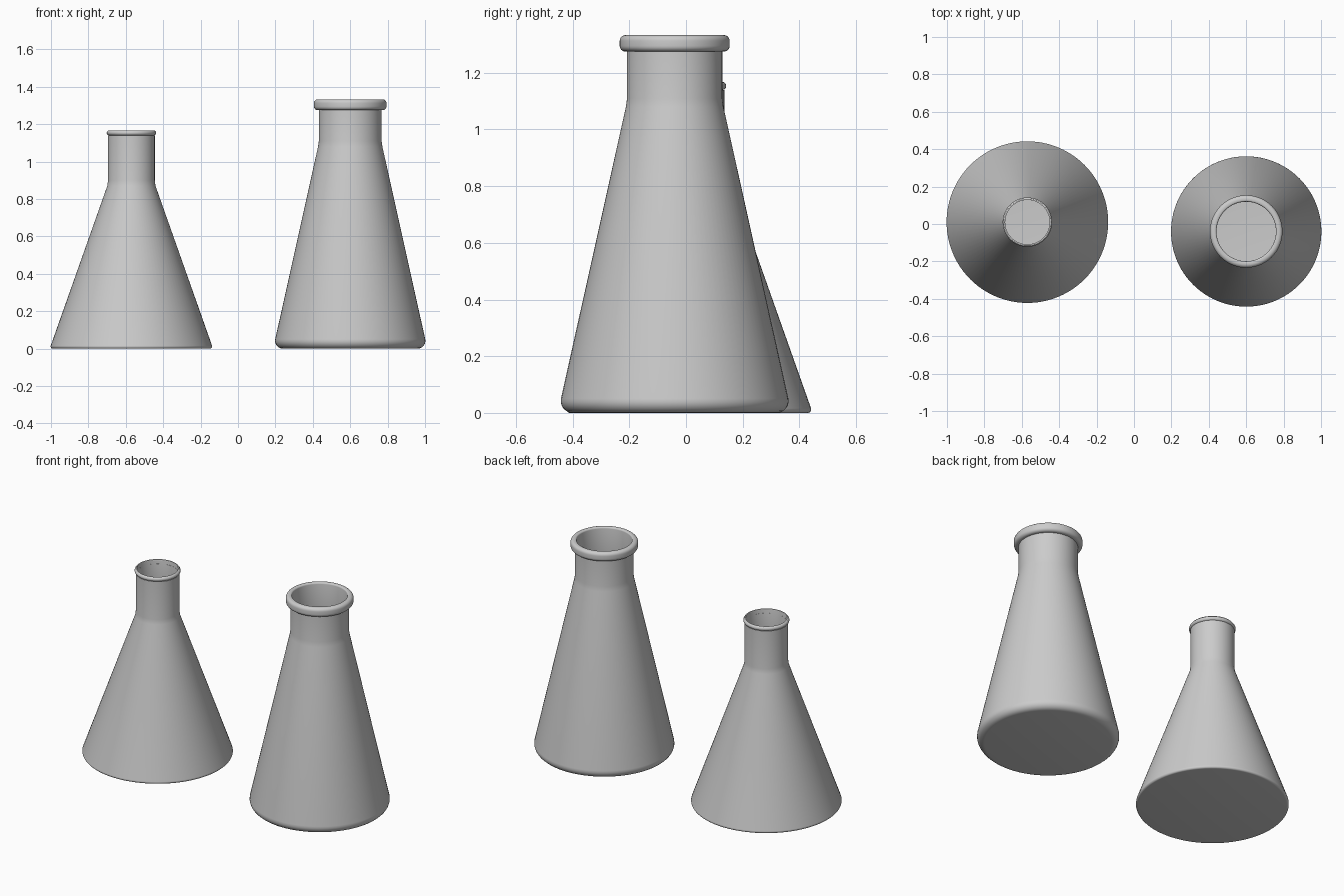
import bpy, bmesh, math

if "Cube" in bpy.data.objects:
    bpy.data.objects.remove(bpy.data.objects["Cube"])

SEGMENTS = 96


def arc(cr, cz, rad, a0, a1, n=6):
    """Points of a circular arc in the (radius, height) plane."""
    return [(cr + rad * math.cos(math.radians(a0 + (a1 - a0) * i / n)),
             cz + rad * math.sin(math.radians(a0 + (a1 - a0) * i / n))) for i in range(n + 1)]


def lathe(name, profile, x, y):
    """Spin a profile that starts and ends on the axis."""
    bm = bmesh.new()
    verts = [bm.verts.new((r, 0, z)) for r, z in profile]
    edges = [bm.edges.new(p) for p in zip(verts, verts[1:])]
    bmesh.ops.spin(bm, geom=verts + edges, cent=(0, 0, 0), axis=(0, 0, 1),
                   angle=math.tau, steps=SEGMENTS, use_duplicate=False)
    bmesh.ops.remove_doubles(bm, verts=bm.verts, dist=1e-5)
    bmesh.ops.recalc_face_normals(bm, faces=bm.faces)
    mesh = bpy.data.meshes.new(name)
    bm.to_mesh(mesh)
    bm.free()
    obj = bpy.data.objects.new(name, mesh)
    bpy.context.collection.objects.link(obj)
    obj.location = (x, y, 0)
    bpy.ops.object.select_all(action='DESELECT')
    obj.select_set(True)
    bpy.context.view_layer.objects.active = obj
    bpy.ops.object.shade_smooth_by_angle(angle=math.radians(35))


def flask(name, x, y, base_r, round_r, neck_r, neck_z, rim_r, rim_z, height, wall):
    slope = math.degrees(math.atan2(base_r - neck_r, neck_z))
    c = round_r
    bead = min((height - rim_z) / 2, 0.02)
    bore = neck_r - wall
    profile = [(0, 0)]
    profile += arc(base_r - c, c, c, -90, slope)                  # rounded foot
    profile += [(neck_r + 0.004, neck_z - 0.015), (neck_r, neck_z + 0.015)]  # shoulder
    profile += [(neck_r, rim_z)]                                  # neck
    profile += arc(rim_r - bead, rim_z + bead, bead, -90, 0)      # rim bead
    profile += arc(rim_r - bead, height - bead, bead, 0, 90)
    profile += arc(bore + wall, height - wall, wall, 90, 180, 4)
    profile += [(bore, neck_z + 0.01)]                            # inner wall
    profile += arc(base_r - c - wall, c + wall, c, slope, -90)
    profile += [(0, wall)]                                        # inner floor
    lathe(name, profile, x, y)


# Wide, thin-rimmed flask
flask("small_flask", -0.57, 0.01, 0.432, 0.012, 0.125, 0.885, 0.132, 1.14, 1.167, 0.006)
# Tall flask with a heavy rim
flask("tall_flask", 0.60, -0.04, 0.402, 0.042, 0.168, 1.095, 0.194, 1.275, 1.333, 0.009)
